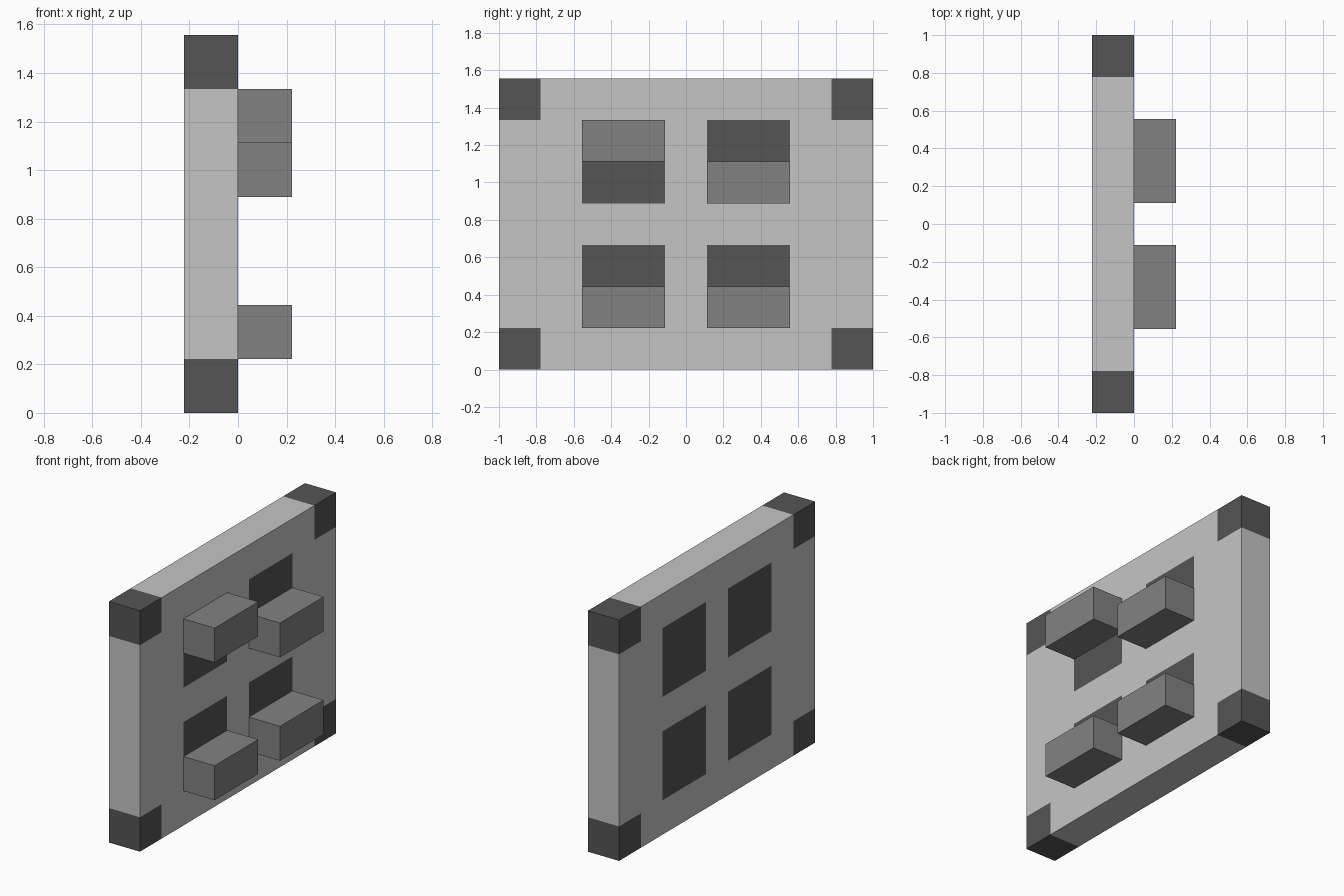
import bpy, bmesh
from mathutils import Vector, Matrix

if "Cube" in bpy.data.objects:
    bpy.data.objects.remove(bpy.data.objects["Cube"], do_unlink=True)

U = 2 / 9  # module: the plate is 1 x 9 x 7 units


def material(name, v):
    m = bpy.data.materials.new(name)
    m.use_nodes = True
    m.diffuse_color = (v, v, v, 1)
    bsdf = next(n for n in m.node_tree.nodes if n.type == 'BSDF_PRINCIPLED')
    bsdf.inputs["Base Color"].default_value = (v, v, v, 1)
    return m


light = material("light grey", 0.56)
medium = material("medium grey", 0.223)
dark = material("dark grey", 0.09)


def box_bmesh(lo, hi):
    lo, hi = Vector(lo) * U, Vector(hi) * U
    bm = bmesh.new()
    mat = Matrix.Translation((lo + hi) / 2) @ Matrix.Diagonal((*(hi - lo), 1))
    bmesh.ops.create_cube(bm, size=1, matrix=mat)
    return bm


def finish(name, bm, mats):
    mesh = bpy.data.meshes.new(name)
    bm.to_mesh(mesh)
    bm.free()
    for m in mats:
        mesh.materials.append(m)
    ob = bpy.data.objects.new(name, mesh)
    bpy.context.collection.objects.link(ob)
    return ob


# Wall plate, cut along the borders of its dark areas
bm = box_bmesh((-1, -4.5, 0), (0, 4.5, 7))
cuts = [((0, 1, 0), y) for y in (-3.5, -2.5, -0.5, 0.5, 2.5, 3.5)]
cuts += [((0, 0, 1), z) for z in (1, 3, 4, 6)]
for normal, d in cuts:
    bmesh.ops.bisect_plane(bm, geom=bm.verts[:] + bm.edges[:] + bm.faces[:],
                           plane_co=Vector(normal) * d * U, plane_no=normal)

# Dark corners all round, dark switch recesses on both broad sides
bm.normal_update()
for f in bm.faces:
    c = f.calc_center_median() / U
    corner = abs(c.y) > 3.5 and abs(c.z - 3.5) > 2.5
    recess = (abs(f.normal.x) > 0.5 and 0.5 < abs(c.y) < 2.5
              and 0.5 < abs(c.z - 3.5) < 2.5)
    f.material_index = 1 if corner or recess else 0
finish("wall_plate", bm, [light, dark])

# Switch levers: one is up, three are down
levers = {"upper_right_lever": (-2.5, 5), "upper_left_lever": (0.5, 4),
          "lower_right_lever": (-2.5, 1), "lower_left_lever": (0.5, 1)}
for name, (y, z) in levers.items():
    finish(name, box_bmesh((0, y, z), (1, y + 2, z + 1)), [medium])
